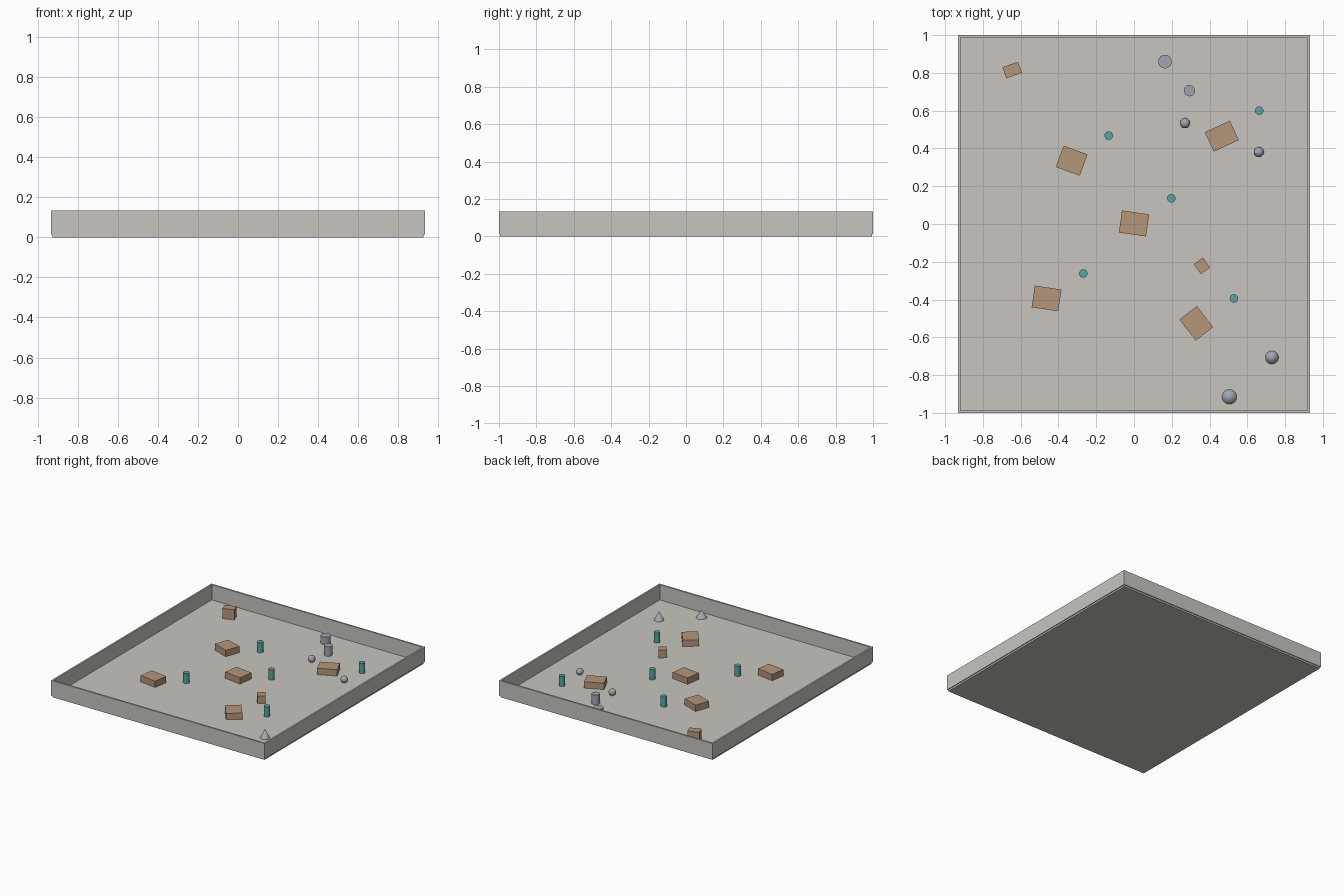
import bpy
import math

if "Cube" in bpy.data.objects:
    bpy.data.objects.remove(bpy.data.objects["Cube"])

FLOOR = 0.013          # top of the floor slab, where everything stands
WALL_TOP = 0.133
THICK = 0.0133


def material(name, rgb):
    m = bpy.data.materials.new(name)
    m.diffuse_color = (*rgb, 1)
    m.use_nodes = True
    m.node_tree.nodes["Principled BSDF"].inputs["Base Color"].default_value = m.diffuse_color
    return m


concrete = material("warm_grey", (0.58, 0.56, 0.52))
wood = material("tan", (0.46, 0.305, 0.195))
teal = material("teal", (0.10, 0.376, 0.352))
stone = material("blue_grey", (0.352, 0.376, 0.43))


def finish(name, mat, smooth=False):
    ob = bpy.context.object
    ob.name = name
    ob.data.materials.append(mat)
    if smooth:
        bpy.ops.object.shade_smooth_by_angle(angle=math.radians(35))
    return ob


def box(name, mat, x, y, z0, size, angle=0):
    bpy.ops.mesh.primitive_cube_add(
        size=1, location=(x, y, z0 + size[2] / 2),
        rotation=(0, 0, math.radians(angle)))
    bpy.context.object.scale = size
    bpy.ops.object.transform_apply(location=False, rotation=False, scale=True)
    return finish(name, mat)


def cylinder(name, mat, x, y, r, h):
    bpy.ops.mesh.primitive_cylinder_add(
        vertices=24, radius=r, depth=h, location=(x, y, FLOOR + h / 2))
    return finish(name, mat, True)


# Floor slab, its edge set back under the walls
box("floor", concrete, 0, 0, 0, (1.853, 1.987, FLOOR))

# Four thin walls around the floor
for s, side in ((-1, "a"), (1, "b")):
    h = WALL_TOP - FLOOR
    box("long_wall_" + side, concrete, s * (0.933 - THICK / 2), 0, FLOOR,
        (THICK, 2 - 2 * THICK, h))
    box("short_wall_" + side, concrete, 0, s * (1 - THICK / 2), FLOOR,
        (1.866, THICK, h))

# Crates: x, y, width, depth, height, turn
for i, (x, y, w, d, h, a) in enumerate((
        (0, 0.003, 0.145, 0.118, 0.05, -8),
        (-0.33, 0.335, 0.135, 0.12, 0.05, -20),
        (0.465, 0.465, 0.146, 0.113, 0.05, 25),
        (-0.463, -0.394, 0.142, 0.116, 0.05, -8.5),
        (0.33, -0.526, 0.141, 0.117, 0.05, -52),
        (-0.645, 0.815, 0.088, 0.062, 0.08, 20),
        (0.36, -0.222, 0.065, 0.060, 0.06, -54))):
    box(f"crate_{i + 1}", wood, x, y, FLOOR, (w, d, h), a)

# Slim teal posts
for i, (x, y) in enumerate(((-0.134, 0.468), (0.663, 0.60), (0.198, 0.136),
                            (-0.268, -0.262), (0.529, -0.394))):
    cylinder(f"post_{i + 1}", teal, x, y, 0.0225, 0.08)

# Grey drums
cylinder("drum_1", stone, 0.164, 0.86, 0.036, 0.06)
cylinder("drum_2", stone, 0.294, 0.706, 0.030, 0.075)

# Grey balls resting on the floor
for i, (x, y) in enumerate(((0.27, 0.534), (0.661, 0.381))):
    bpy.ops.mesh.primitive_uv_sphere_add(
        segments=24, ring_count=12, radius=0.0265,
        location=(x, y, FLOOR + 0.0265))
    finish(f"ball_{i + 1}", stone, True)

# Grey cones
for i, (x, y, r, h) in enumerate(((0.505, -0.915, 0.039, 0.06),
                                  (0.73, -0.706, 0.035, 0.07))):
    bpy.ops.mesh.primitive_cone_add(
        vertices=24, radius1=r, radius2=0, depth=h,
        location=(x, y, FLOOR + h / 2))
    finish(f"cone_{i + 1}", stone, True)
